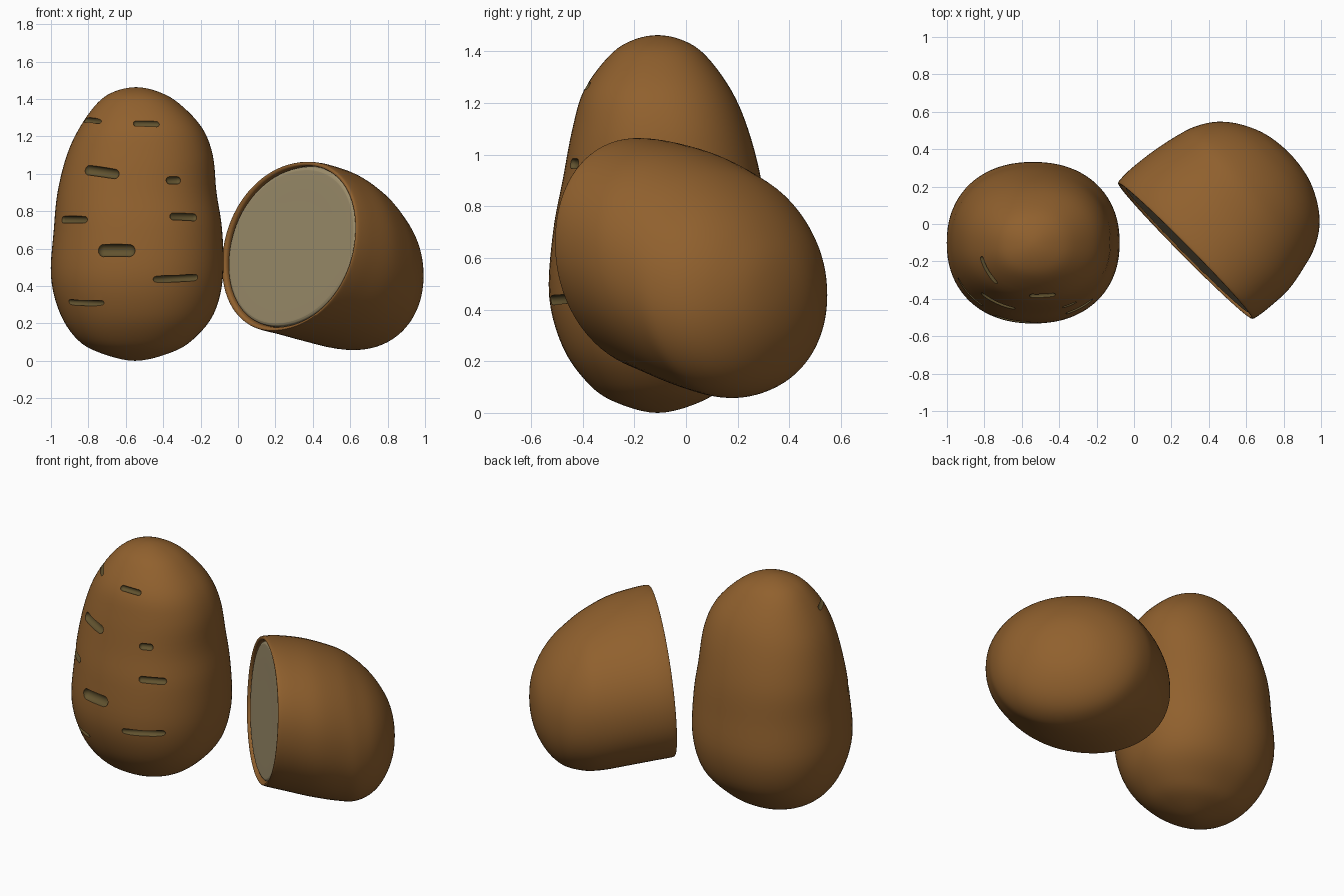
import bpy, bmesh
from math import cos, sin, pi, copysign
from mathutils import Vector
from mathutils.bvhtree import BVHTree

if "Cube" in bpy.data.objects:
    bpy.data.objects.remove(bpy.data.objects["Cube"])


def material(name, rgb):
    m = bpy.data.materials.new(name)
    m.diffuse_color = (*rgb, 1)
    m.use_nodes = True
    m.node_tree.nodes["Principled BSDF"].inputs["Base Color"].default_value = m.diffuse_color
    return m


SKIN = material("skin_brown", (0.28, 0.118, 0.027))
FLESH = material("flesh_cream", (0.35, 0.28, 0.155))
EYE = material("eye_dark", (0.12, 0.085, 0.028))


def spline(p0, p1, p2, p3, t):
    return [0.5 * (2*b + (c - a)*t + (2*a - 5*b + 4*c - d)*t*t + (3*b - a - 3*c + d)*t**3)
            for a, b, c, d in zip(p0, p1, p2, p3)]


def ghost(end, nxt):
    # past a pole the profile mirrors, otherwise it runs straight on
    if end[3] == 0:
        return [*nxt[:3], -nxt[3], -nxt[4], *nxt[5:]]
    return [2*e - n for e, n in zip(end, nxt)]


def finish(name, bm, mat):
    me = bpy.data.meshes.new(name)
    bm.to_mesh(me)
    bm.free()
    ob = bpy.data.objects.new(name, me)
    bpy.context.collection.objects.link(ob)
    me.materials.append(mat)
    return ob


def smooth(ob):
    bpy.ops.object.select_all(action='DESELECT')
    ob.select_set(True)
    bpy.context.view_layer.objects.active = ob
    bpy.ops.object.shade_smooth_by_angle(angle=0.7)


def loft(name, rings, mat, axes, flip=False, power=2.2, segs=80, steps=5):
    """Rings are (w, centre u, centre v, half u, half v, lean, tilt)."""
    pts = [ghost(rings[0], rings[1]), *rings, ghost(rings[-1], rings[-2])]
    rows = [spline(*pts[i:i+4], k / steps) for i in range(len(rings) - 1) for k in range(steps)]
    rows.append(rings[-1])
    U, V, W = (Vector(a) for a in axes)
    bm = bmesh.new()
    grid = []
    for w, cu, cv, a, b, lean, tilt in rows:
        row = []
        for j in range(segs):
            th = 2 * pi * j / segs
            c = copysign(abs(cos(th)) ** (2 / power), cos(th))
            s = copysign(abs(sin(th)) ** (2 / power), sin(th))
            v = b * s + lean * c
            row.append(bm.verts.new(U * (cu + a*c) + V * (cv + v) + W * (w + tilt*v)))
        grid.append(row)
    for r0, r1 in zip(grid, grid[1:]):
        for j in range(segs):
            k = (j + 1) % segs
            f = [r0[j], r0[k], r1[k], r1[j]]
            bm.faces.new(f[::-1] if flip else f)
    bmesh.ops.remove_doubles(bm, verts=bm.verts[:], dist=1e-5)
    return finish(name, bm, mat)


# Whole potato
whole = [(z, cx, cy, a, b, 0, 0) for z, cx, cy, a, b in [
    (0.00, -.55, -.11, 0, 0), (0.04, -.55, -.11, .18, .16), (0.11, -.55, -.11, .305, .265),
    (0.25, -.54, -.10, .41, .375), (0.45, -.54, -.10, .46, .43), (0.70, -.535, -.10, .45, .415),
    (0.90, -.54, -.093, .425, .385), (1.10, -.525, -.10, .39, .34), (1.25, -.52, -.11, .325, .285),
    (1.38, -.535, -.11, .215, .19), (1.44, -.545, -.11, .115, .105), (1.463, -.545, -.11, 0, 0)]]
potato = loft("whole_potato", whole, SKIN, ((1, 0, 0), (0, 1, 0), (0, 0, 1)))

# Eyes: capsule dents (x, z, length, radius, rise) laid on the front surface
EYES = [(-.78, 1.285, .10, .015, -.005), (-.49, 1.268, .14, .017, -.003), (-.73, 1.01, .19, .027, -.02),
        (-.345, .965, .08, .02, 0), (-.88, .755, .15, .019, 0), (-.29, .77, .15, .02, -.005),
        (-.65, .59, .20, .034, 0), (-.33, .44, .25, .019, .01), (-.815, .31, .20, .016, -.005)]
bm = bmesh.new()
bm.from_mesh(potato.data)
tree = BVHTree.FromBMesh(bm)
bm.free()


def on_front(x, z):
    return tree.ray_cast(Vector((x, -3, z)), Vector((0, 1, 0)))[0]


bm = bmesh.new()
for x, z, length, r, rise in EYES:
    h = length / 2 - r
    p, q = on_front(x - h, z - rise / 2), on_front(x + h, z + rise / 2)
    mid = (p + q) / 2
    centre = mid.lerp(on_front(x, z), 0.6)
    rot = (q - p).to_track_quat('Z', 'Y')
    half = (q - p).length / 2
    for v in bmesh.ops.create_uvsphere(bm, u_segments=20, v_segments=11, radius=r)["verts"]:
        v.co.z += copysign(half, v.co.z)
        v.co = rot @ v.co + centre
cutter = finish("eye_cutter", bm, EYE)
cutter.hide_render = True
potato.data.materials.append(EYE)
mod = potato.modifiers.new("eyes", 'BOOLEAN')
mod.operation, mod.object, mod.solver = 'DIFFERENCE', cutter, 'EXACT'
mod.material_mode = 'TRANSFER'
bpy.context.view_layer.objects.active = potato
bpy.ops.object.modifier_apply(modifier=mod.name)
bpy.data.objects.remove(cutter)
smooth(potato)

# Half potato: skin with a rolled rim, then the domed end
AXES = ((.697, -.717, 0), (0, 0, 1), (.717, .697, 0))
half_rings = [
    (.135, .30, .61, .490, .422, .075, .06), (.105, .30, .61, .492, .425, .075, .06),
    (.096, .295, .61, .504, .437, .075, .06), (.110, .295, .61, .516, .447, .075, .06),
    (.20, .30, .595, .523, .455, .06, .05), (.35, .31, .56, .517, .46, .04, .03),
    (.50, .31, .515, .487, .45, .02, .01), (.60, .31, .485, .455, .425, 0, 0),
    (.70, .31, .46, .392, .365, 0, 0), (.78, .31, .45, .295, .275, 0, 0),
    (.84, .31, .45, .16, .15, 0, 0), (.86, .31, .45, 0, 0, 0, 0)]
smooth(loft("half_potato_skin", half_rings, SKIN, AXES, flip=True, power=2.08))

# Pale cut face, gently rounded at its edge
face = [(w, .30, .61, .490*s, .422*s, .075*s, .06) for w, s in
        [(.135, 1), (.118, .99), (.109, .965), (.107, .9), (.107, .5), (.107, 0)]]
smooth(loft("cut_face", face, FLESH, AXES, power=2.08))
